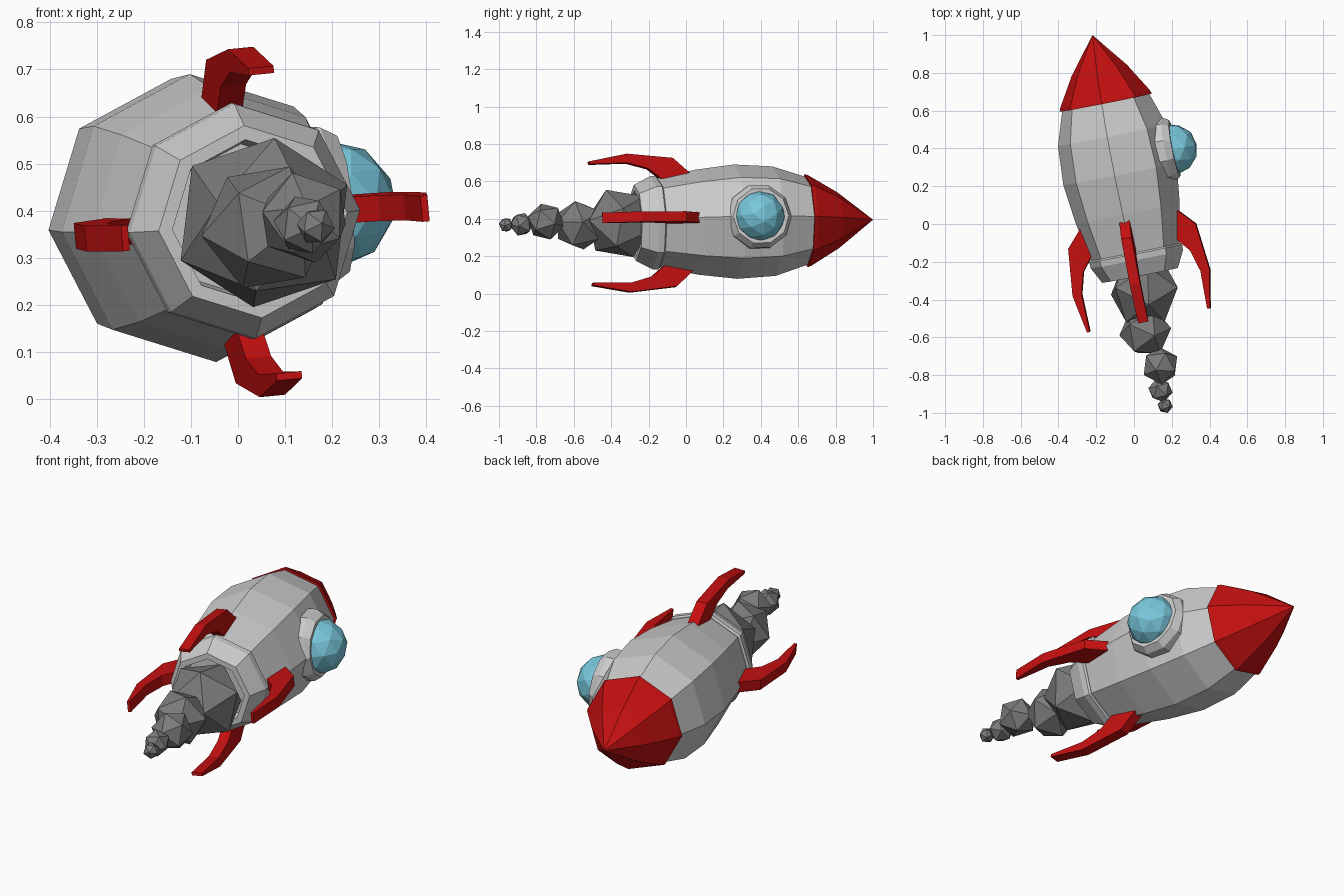
import bpy, bmesh, math
from mathutils import Matrix, Vector, Euler

if "Cube" in bpy.data.objects:
    bpy.data.objects.remove(bpy.data.objects["Cube"])

# Rocket frame: local z runs from the nose tip to the tail, local x points at the window
d = Vector((-math.sin(math.radians(11.2)), math.cos(math.radians(11.2)), 0.014)).normalized()
zl = -d
xl = Vector((0, 0, 1)).cross(zl).normalized()
yl = zl.cross(xl)
FRAME = Matrix.Translation((-0.22, 1.0, 0.395)) @ Matrix((xl, yl, zl)).transposed().to_4x4() \
    @ Matrix.Rotation(math.radians(5.5), 4, 'Z')


def material(name, rgb):
    m = bpy.data.materials.new(name)
    m.diffuse_color = (*rgb, 1)
    m.use_nodes = True
    m.node_tree.nodes["Principled BSDF"].inputs["Base Color"].default_value = m.diffuse_color
    return m


RED = material("red", (0.55, 0.005, 0.005))
BLUE = material("glass_blue", (0.19, 0.58, 0.72))
DARK = material("smoke_grey", (0.2, 0.2, 0.2))


def finish(name, bm, matrix, mat=None):
    bmesh.ops.remove_doubles(bm, verts=bm.verts, dist=1e-5)
    bmesh.ops.recalc_face_normals(bm, faces=bm.faces)
    bm.transform(matrix)
    me = bpy.data.meshes.new(name)
    bm.to_mesh(me)
    bm.free()
    ob = bpy.data.objects.new(name, me)
    bpy.context.collection.objects.link(ob)
    if mat:
        me.materials.append(mat)
    return ob


def lathe(name, profile, sides, matrix, mat=None, closed=False):
    """Revolve (radius, height) points around local z."""
    bm = bmesh.new()
    rings = [[bm.verts.new((r * math.cos(2 * math.pi * k / sides),
                            r * math.sin(2 * math.pi * k / sides), h))
              for k in range(sides)] if r > 0 else [bm.verts.new((0, 0, h))]
             for r, h in profile]
    pairs = list(zip(rings, rings[1:]))
    if closed:
        pairs.append((rings[-1], rings[0]))
    for a, b in pairs:
        for k in range(sides):
            n = (k + 1) % sides
            if len(a) == 1:
                bm.faces.new((a[0], b[k], b[n]))
            elif len(b) == 1:
                bm.faces.new((a[k], a[n], b[0]))
            else:
                bm.faces.new((a[k], a[n], b[n], b[k]))
    return finish(name, bm, matrix, mat)


def ball(name, centre, radius, subdiv, mat, matrix=Matrix(), turn=(0, 0, 0)):
    bm = bmesh.new()
    bmesh.ops.create_icosphere(bm, subdivisions=subdiv, radius=radius)
    place = Matrix.Translation(centre) @ Euler(turn).to_matrix().to_4x4()
    return finish(name, bm, matrix @ place, mat)


# Hull and nose
lathe("hull", [(0, 0.36), (0.235, 0.36), (0.294, 0.54), (0.307, 0.75), (0.282, 0.96),
               (0.238, 1.18), (0, 1.18)], 8, FRAME)
lathe("nose_cone", [(0, 0), (0.15, 0.19), (0.243, 0.345), (0.25, 0.365), (0, 0.365)], 8, FRAME, RED)

# Exhaust nozzle with recessed end
lathe("nozzle", [(0, 1.17), (0.243, 1.17), (0.252, 1.178), (0.25, 1.21), (0.205, 1.297),
                 (0.175, 1.297), (0.165, 1.24), (0, 1.24)], 8, FRAME)

# Window frame and glass dome
side = FRAME @ Matrix.Translation((0, 0, 0.672)) @ Matrix.Rotation(math.pi / 2, 4, 'Y')
lathe("window_frame", [(0.175, 0.19), (0.175, 0.275), (0.152, 0.312), (0.12, 0.312),
                       (0.12, 0.19)], 10, side, closed=True)
ball("window_glass", (0.298, 0, 0.675), 0.135, 2, BLUE, FRAME)

# Four swept fins: (radius, distance from tip) outline, extruded to a slab
FIN = [(0.24, 0.97), (0.345, 1.085), (0.371, 1.335), (0.333, 1.54), (0.318, 1.538),
       (0.322, 1.335), (0.29, 1.22), (0.225, 1.14)]
for i in range(4):
    bm = bmesh.new()
    face = bm.faces.new([bm.verts.new((r, -0.0275, s)) for r, s in FIN])
    out = bmesh.ops.extrude_face_region(bm, geom=[face])
    bmesh.ops.translate(bm, vec=(0, 0.055, 0),
                        verts=[v for v in out["geom"] if isinstance(v, bmesh.types.BMVert)])
    finish(f"fin_{i + 1}", bm, FRAME @ Matrix.Rotation(i * math.pi / 2, 4, 'Z'), RED)

# Shrinking smoke puffs
PUFFS = [((0.055, -0.355, 0.375), 0.195), ((0.06, -0.57, 0.365), 0.14), ((0.14, -0.75, 0.385), 0.102),
         ((0.14, -0.88, 0.37), 0.066), ((0.165, -0.962, 0.367), 0.041)]
for i, (c, r) in enumerate(PUFFS):
    ball(f"smoke_puff_{i + 1}", c, r, 1, DARK, turn=(0.4 + i, 0.7 * i, 0.3 + 1.3 * i))
